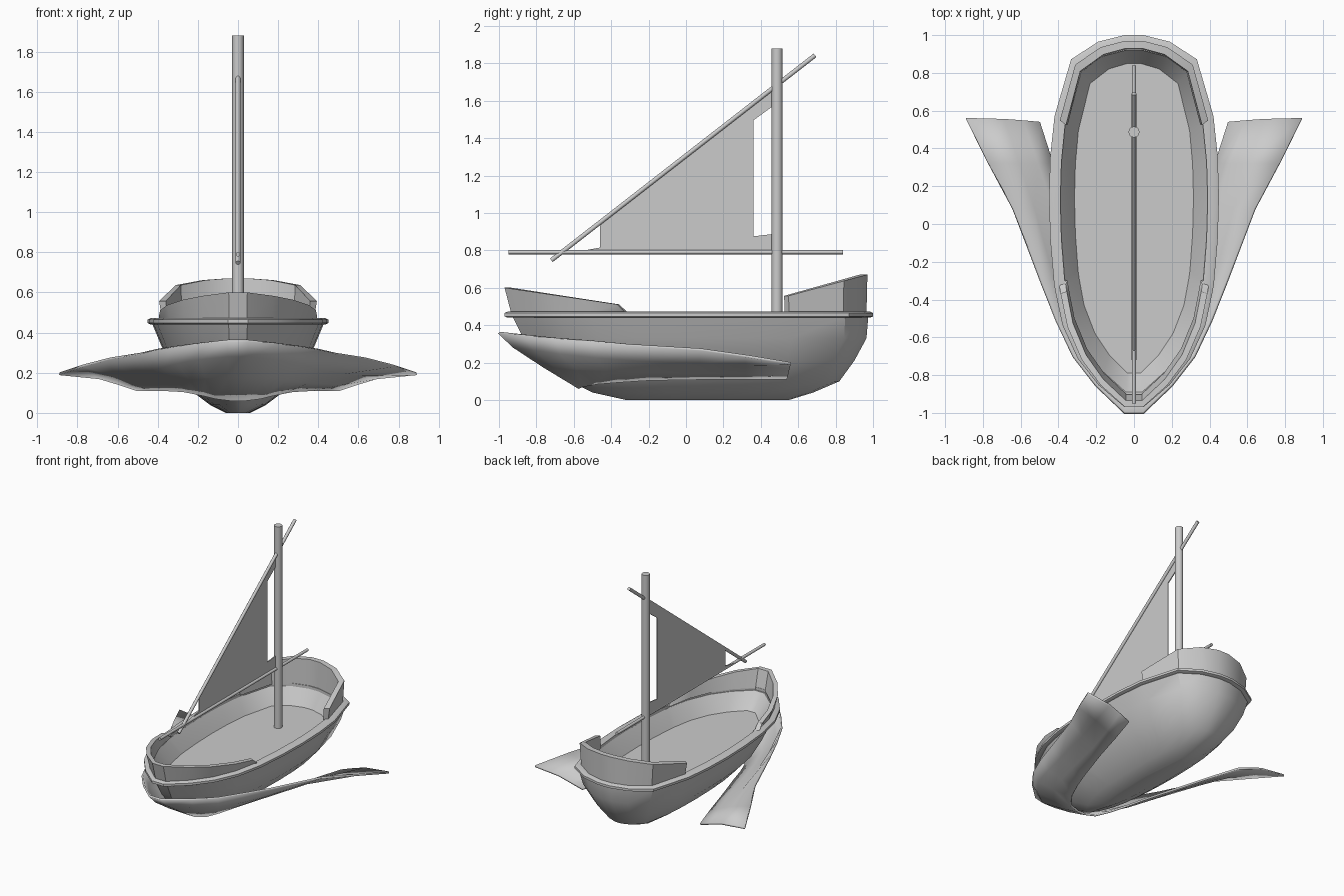
import bpy, bmesh, math
from mathutils import Vector

if "Cube" in bpy.data.objects:
    bpy.data.objects.remove(bpy.data.objects["Cube"])

# Half outline of the hull in plan: (share of half width, share of length)
HALF = [(.11, -1), (.42, -.88), (.66, -.74), (.84, -.56), (.925, -.38),
        (.94, -.34), (.985, -.1), (1, .13), (.985, .35), (.935, .565),
        (.74, .87), (.42, .965), (.11, 1)]


def ring(hw, y0, y1, z):
    """Closed outline, right side bow to stern, then left side back."""
    c, h = (y0 + y1) / 2, (y1 - y0) / 2
    right = [Vector((u * hw, c + v * h, z)) for u, v in HALF]
    left = [Vector((-p.x, p.y, p.z)) for p in reversed(right)]
    return right + left


def loft(name, rows, wrap=True, loop=False, caps=False, angle=35):
    """Skin rows of points; wrap closes each row, loop joins last row to first."""
    bm = bmesh.new()
    vs = [[bm.verts.new(p) for p in r] for r in rows]
    n = len(rows[0])
    for i in range(len(vs) if loop else len(vs) - 1):
        a, b = vs[i], vs[(i + 1) % len(vs)]
        for j in range(n if wrap else n - 1):
            k = (j + 1) % n
            bm.faces.new((a[j], a[k], b[k], b[j]))
    if caps:
        bm.faces.new(vs[0])
        bm.faces.new(vs[-1])
    bmesh.ops.recalc_face_normals(bm, faces=bm.faces)
    me = bpy.data.meshes.new(name)
    bm.to_mesh(me)
    bm.free()
    ob = bpy.data.objects.new(name, me)
    bpy.context.collection.objects.link(ob)
    bpy.ops.object.select_all(action='DESELECT')
    ob.select_set(True)
    bpy.context.view_layer.objects.active = ob
    bpy.ops.object.shade_smooth_by_angle(angle=math.radians(angle))
    return ob


def pole(name, a, b, r, sides=12):
    a, b = Vector(a), Vector(b)
    q = (b - a).to_track_quat('Z', 'Y')
    circle = [q @ Vector((r * math.cos(t), r * math.sin(t), 0))
              for t in (2 * math.pi * i / sides for i in range(sides))]
    return loft(name, [[a + p for p in circle], [b + p for p in circle]], caps=True)


# Hull: outer skin up, then inner wall down to the floor
loft("hull", [
    ring(.06, -.32, .55, 0), ring(.14, -.50, .68, .04), ring(.22, -.62, .82, .10),
    ring(.32, -.77, .90, .21), ring(.38, -.87, .965, .33), ring(.43, -.93, .975, .45),
    ring(.39, -.89, .92, .45), ring(.355, -.85, .89, .40), ring(.315, -.79, .85, .335),
], caps=True)

# Rim around the top of the hull
loft("rim", [ring(.435, -.955, .985, .44), ring(.45, -.97, 1.0, .447),
             ring(.45, -.97, 1.0, .465), ring(.435, -.955, .985, .472),
             ring(.39, -.90, .92, .472), ring(.39, -.90, .92, .44)], loop=True)


# Raised walls at bow and stern
def raised_wall(name, pick, height):
    out_low, in_low = ring(.405, -.935, .965, .465), ring(.375, -.90, .925, .465)
    out_top, in_top = ring(.42, -.97, .97, 0), ring(.385, -.935, .93, 0)
    rows = []
    for i in pick:
        z = height(out_top[i].y)
        out_top[i].z = in_top[i].z = z
        rows.append([out_low[i], out_top[i], in_top[i], in_low[i]])
    loft(name, rows, caps=True)


N = len(HALF)
raised_wall("bow_wall", [(i - 6) % (2 * N) for i in range(12)],
            lambda y: .475 if y > -.345 else .51 + (-.36 - y) * .148)
raised_wall("stern_wall", range(9, 2 * N - 9),
            lambda y: .56 + (y - .56) * .27)

# Bow wave: stations from keel to tail, each from inner low edge to outer high edge
stations = [
    [(.03, -.57, .065), (.05, -.76, .18), (.05, -.92, .285), (.05, -1.0, .36)],
    [(.11, -.55, .075), (.16, -.70, .18), (.19, -.81, .27), (.20, -.855, .345)],
    [(.17, -.47, .09), (.24, -.58, .17), (.30, -.67, .25), (.32, -.70, .33)],
    [(.22, -.35, .10), (.30, -.42, .16), (.37, -.48, .23), (.41, -.51, .315)],
    [(.27, -.20, .11), (.35, -.24, .155), (.43, -.28, .215), (.49, -.31, .295)],
    [(.36, .08, .115), (.43, .08, .15), (.53, .08, .20), (.64, .08, .27)],
    [(.43, .32, .115), (.51, .32, .145), (.61, .32, .19), (.77, .32, .235)],
    [(.50, .54, .115), (.59, .548, .145), (.69, .555, .175), (.89, .56, .195)],
]
left = [[(-x, y, z) for x, y, z in s] for s in reversed(stations)]
wave = loft("bow_wave", left + stations, wrap=False, angle=50)
solid = wave.modifiers.new("thickness", 'SOLIDIFY')
solid.thickness = .014
solid.offset = 0

# Mast, boom and slanted yard
pole("mast", (0, .487, .33), (0, .487, 1.88), .029, 16)
pole("boom", (0, -.95, .79), (0, .84, .79), .011)
pole("yard", (0, -.72, .747), (0, .69, 1.843), .012)

# Sail: thin panel with a cut-away at the mast side
sail = [(-.57, .795), (-.46, .815), (-.46, .945), (.47, 1.665), (.47, 1.575),
        (.36, 1.495), (.36, .875), (.47, .888), (.47, .795)]
loft("sail", [[(x, y, z) for y, z in sail] for x in (-.011, -.004)], caps=True)
